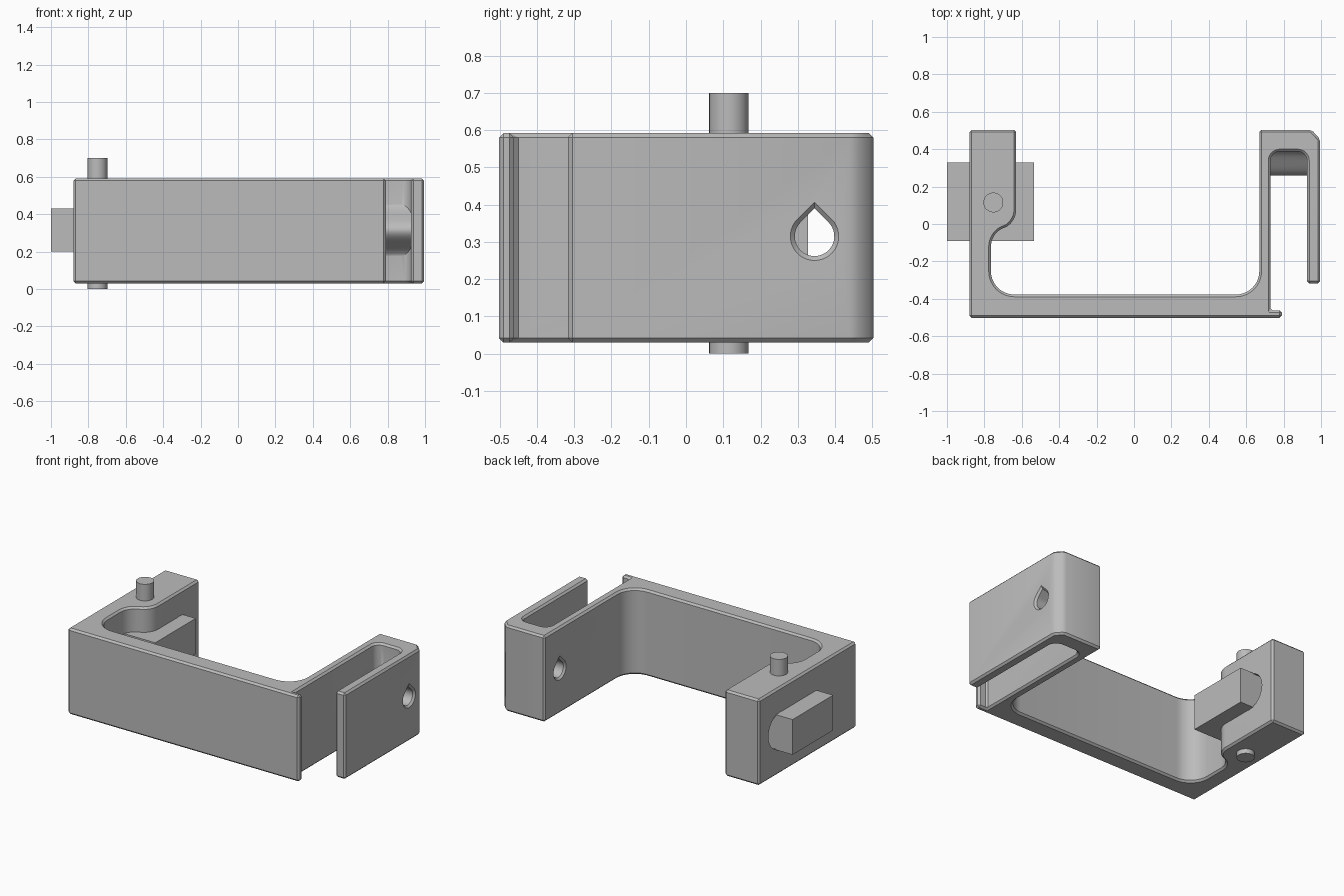
import bpy, bmesh, math

if "Cube" in bpy.data.objects:
    bpy.data.objects.remove(bpy.data.objects["Cube"])

grey = bpy.data.materials.new("plain grey")
grey.diffuse_color = (0.5, 0.5, 0.5, 1)
grey.use_nodes = True
grey.node_tree.nodes["Principled BSDF"].inputs["Base Color"].default_value = grey.diffuse_color


def loft(name, sections):
    """Solid through a list of rings with equal point counts."""
    bm = bmesh.new()
    rings = [[bm.verts.new(p) for p in s] for s in sections]
    n = len(rings[0])
    for a, b in zip(rings, rings[1:]):
        for i in range(n):
            j = (i + 1) % n
            bm.faces.new((a[i], a[j], b[j], b[i]))
    bm.faces.new(rings[0][::-1])
    bm.faces.new(rings[-1])
    bmesh.ops.recalc_face_normals(bm, faces=bm.faces)
    me = bpy.data.meshes.new(name)
    bm.to_mesh(me)
    bm.free()
    ob = bpy.data.objects.new(name, me)
    bpy.context.collection.objects.link(ob)
    me.materials.append(grey)
    return ob


def arc(cx, cy, r, a0, a1, n=10):
    return [(cx + r * math.cos(math.radians(a0 + (a1 - a0) * i / n)),
             cy + r * math.sin(math.radians(a0 + (a1 - a0) * i / n))) for i in range(n + 1)]


def activate(ob):
    bpy.ops.object.select_all(action='DESELECT')
    ob.select_set(True)
    bpy.context.view_layer.objects.active = ob


def boolean(ob, tool, op):
    m = ob.modifiers.new("cut", 'BOOLEAN')
    m.operation, m.object, m.solver = op, tool, 'EXACT'
    activate(ob)
    bpy.ops.object.modifier_apply(modifier=m.name)
    bpy.data.objects.remove(tool)


def smooth(ob):
    activate(ob)
    bpy.ops.object.shade_smooth_by_angle(angle=math.radians(28))


# Bracket outline, seen from above, counter-clockwise
outline = [(-0.88, -0.5), (0.79, -0.5), (0.79, -0.46), (0.73, -0.46)]
outline += arc(0.78, 0.34, 0.05, 180, 90, 8)           # slot end, left corner
outline += arc(0.875, 0.34, 0.05, 90, 0, 8)            # slot end, right corner
outline += [(0.925, -0.315), (0.995, -0.315), (0.995, 0.455), (0.95, 0.505), (0.67, 0.505)]
outline += arc(0.545, -0.25, 0.125, 0, -90)            # inner corner, right
outline += arc(-0.64, -0.25, 0.125, 270, 180)          # inner corner, left
outline += arc(-0.655, -0.12, 0.11, 180, 122, 8)       # S-bend
outline += arc(-0.74, 0.08, 0.11, -58, 0, 8)
outline += [(-0.63, 0.505), (-0.88, 0.505)]
outline = [(x, y - 0.002) for x, y in outline]

bracket = loft("bracket", [[(x, y, z) for x, y in outline] for z in (0.03, 0.592)])
bev = bracket.modifiers.new("chamfer", 'BEVEL')
bev.width, bev.segments = 0.012, 1
bev.limit_method, bev.angle_limit = 'ANGLE', math.radians(30)
bev.use_clamp_overlap = False
activate(bracket)
bpy.ops.object.modifier_apply(modifier=bev.name)

# Rounded swelling across the slot end
steps = [i / 12 for i in range(-12, 13)]
swell = [(0.39 - 0.13 * (0.5 + 0.5 * math.cos(math.pi * t)), 0.315 + 0.15 * t) for t in steps]
swell += [(0.42, 0.465), (0.42, 0.165)]
boss = loft("slot_boss", [[(x, y, z) for y, z in swell] for x in (0.715, 0.94)])
boolean(bracket, boss, 'UNION')


# Teardrop hole with countersunk mouths
def teardrop(x, r):
    pts = arc(0.345, 0.315, r, 135, 405, 28) + [(0.345, 0.315 + r * math.sqrt(2))]
    return [(x, y, z) for y, z in pts]


hole = loft("hole_cutter", [teardrop(x, r) for x, r in
                            ((0.65, 0.085), (0.682, 0.053), (0.983, 0.053), (1.005, 0.075))])
boolean(bracket, hole, 'DIFFERENCE')

# Round opening behind the sliding block
opening = loft("opening_cutter", [[(x, y, z) for y, z in arc(0.29, 0.315, 0.117, 0, 345, 23)]
                                  for x in (-0.95, -0.58)])
boolean(bracket, opening, 'DIFFERENCE')
smooth(bracket)

# Block through the left arm
loft("block", [[(-1, y, z), (-0.535, y, z), (-0.535, y, z + 0.23), (-1, y, z + 0.23)]
               for y, z in ((-0.09, 0.2), (0.328, 0.2))])

# Pivot pin
pin = loft("pin", [[(x, y, z) for x, y in arc(-0.752, 0.115, 0.053, 0, 348.75, 31)]
                   for z in (0, 0.7)])
smooth(pin)
